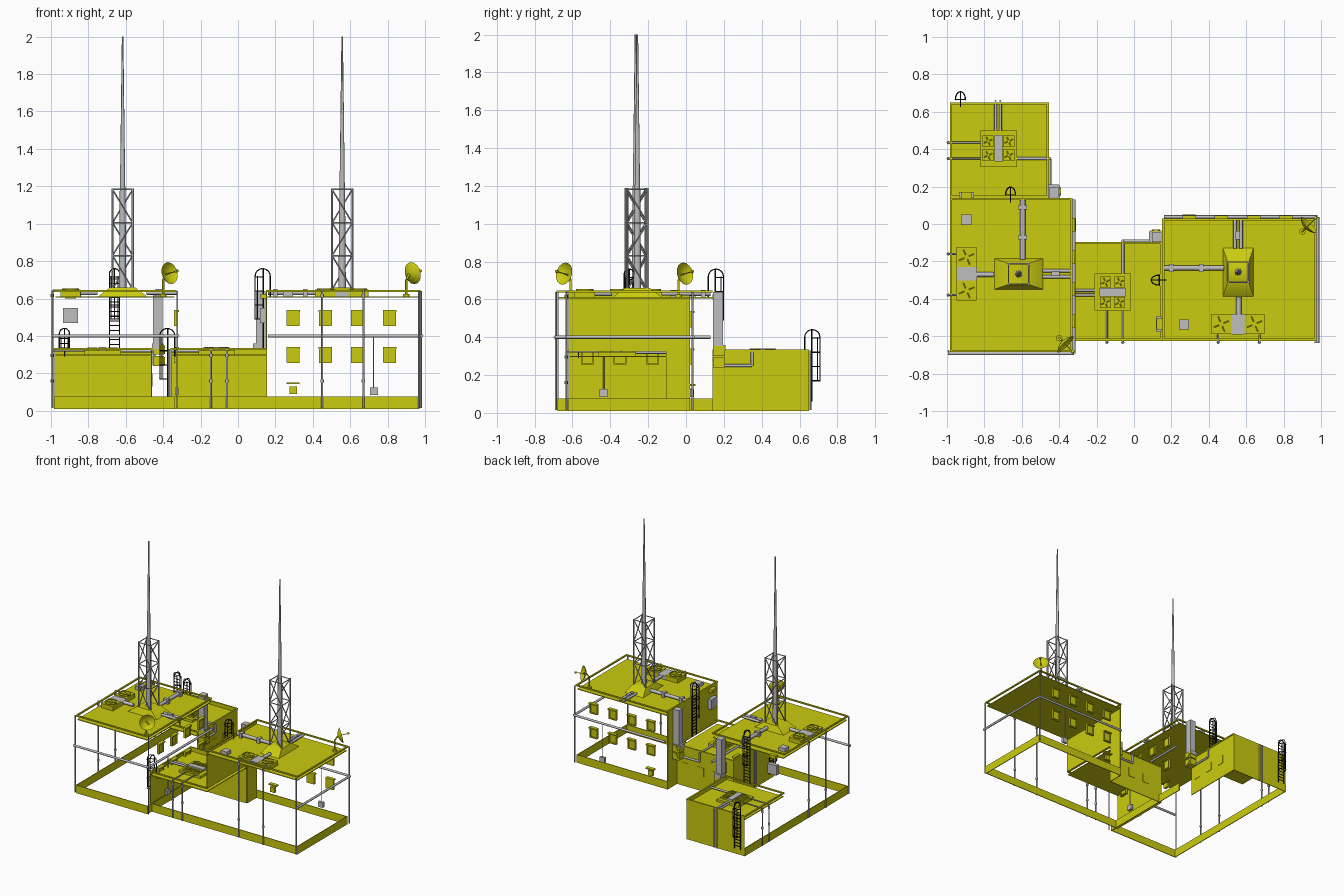
import bpy, bmesh, math
from mathutils import Vector, Matrix

def material(name, col):
    m = bpy.data.materials.new(name)
    m.diffuse_color = (*col, 1)
    return m

YELLOW = material("yellow_paint", (0.6, 0.6, 0.005))
GREY = material("grey_metal", (0.52, 0.52, 0.52))
BLACK = material("black_steel", (0.01, 0.01, 0.012))

# The complex is one wing plus the same wing turned by a quarter
WINGS = {"east": Matrix(), "west": Matrix.Translation((-0.36, 0.29, 0)) @ Matrix.Rotation(-math.pi / 2, 4, 'Z')}

def part(name, mat, build, wings=("east", "west")):
    bm = bmesh.new()
    build(bm)
    me = bpy.data.meshes.new(name)
    bm.to_mesh(me)
    bm.free()
    me.materials.append(mat)
    me.shade_smooth()
    me.set_sharp_from_angle(angle=math.radians(46))
    for w in wings:
        ob = bpy.data.objects.new(w + "_" + name, me)
        ob.matrix_world = WINGS[w]
        bpy.context.collection.objects.link(ob)

def box(bm, x0, x1, y0, y1, z0, z1, tx=1, ty=1):
    c = Vector(((x0 + x1) / 2, (y0 + y1) / 2, (z0 + z1) / 2))
    r = bmesh.ops.create_cube(bm, size=1)
    for v in r["verts"]:
        top = v.co.z > 0
        v.co = c + Vector((v.co.x * (x1 - x0) * (tx if top else 1),
                           v.co.y * (y1 - y0) * (ty if top else 1), v.co.z * (z1 - z0)))

def rod(bm, p, q, r, r2=None, n=8, caps=True):
    p, q = Vector(p), Vector(q)
    d = q - p
    rot = d.to_track_quat('Z', 'Y').to_matrix().to_4x4()
    bmesh.ops.create_cone(bm, cap_ends=caps, segments=n, radius1=r, radius2=r if r2 is None else r2,
                          depth=d.length, matrix=Matrix.Translation((p + q) / 2) @ rot)

def path(bm, pts, r, n=8):
    for a, b in zip(pts, pts[1:]):
        rod(bm, a, b, r, n=n)

def rim(bm, x0, x1, y0, y1, z, w=0.012):
    for ya in (y0, y1 - w):
        box(bm, x0, x1, ya, ya + w, z, z + 0.01)
    for xa in (x0, x1 - w):
        box(bm, xa, xa + w, y0 + w, y1 - w, z, z + 0.01)

# Roof planes and the thin rims above them
def roofs(bm):
    box(bm, 0.15, 0.965, -0.615, 0.02, 0.606, 0.612)
    box(bm, -0.36, 0.15, -0.615, -0.10, 0.296, 0.302)
    rim(bm, 0.15, 0.975, -0.625, 0.03, 0.636)
    rim(bm, -0.36, 0.15, -0.625, -0.095, 0.325)
part("roofs", YELLOW, roofs)

# Base strip around the open walls
def plinth(bm):
    box(bm, -0.36, 0.97, -0.625, -0.619, 0.01, 0.075)
    box(bm, 0.964, 0.97, -0.62, 0.02, 0.01, 0.075)
    box(bm, 0.15, 0.97, 0.016, 0.022, 0.01, 0.075)
part("plinth", YELLOW, plinth)

# Solid walls of the low annex, with flat windows
def annex_walls(bm):
    box(bm, -0.36, 0.15, -0.106, -0.10, 0.01, 0.33)
    box(bm, -0.36, -0.354, -0.62, -0.10, 0.01, 0.33)
    for x in (-0.2, -0.06, 0.08):
        box(bm, x - 0.03, x + 0.03, -0.10, -0.097, 0.13, 0.2)
part("annex_walls", YELLOW, annex_walls)

# Solid side wall of the tall block
def side_wall(bm):
    box(bm, 0.15, 0.156, -0.62, 0.02, 0.325, 0.636)
    box(bm, 0.15, 0.156, -0.10, 0.02, 0.01, 0.325)
part("side_wall", YELLOW, side_wall, ("east",))

# Two rows of hooded windows, and a wall vent
def windows(bm):
    for i in range(4):
        x = 0.295 + 0.172 * i
        for z in (0.298, 0.495):
            box(bm, x - 0.03, x + 0.03, 0.018, 0.028, z - 0.036, z + 0.036)
            box(bm, x - 0.036, x + 0.036, 0.018, 0.045, z + 0.033, z + 0.043)
            box(bm, x - 0.034, x + 0.034, 0.018, 0.036, z - 0.043, z - 0.035)
            for s in (-1, 1):
                box(bm, x + s * 0.031 - 0.004, x + s * 0.031 + 0.004, 0.018, 0.036, z - 0.04, z + 0.04)
    box(bm, 0.275, 0.315, 0.02, 0.04, 0.09, 0.13)
    box(bm, 0.26, 0.33, 0.02, 0.05, 0.142, 0.152)
part("windows", YELLOW, windows)

# Mast: tapered foot, lattice frame and spire
MX, MY = 0.557, -0.257
part("mast_foot", YELLOW, lambda bm: box(bm, MX - 0.083, MX + 0.083, MY - 0.132, MY + 0.132, 0.61, 0.66, 0.72, 0.5))

def lattice(bm):
    h, zs = 0.054, (0.65, 0.83, 1.005, 1.183)
    cs = [(MX + sx * h, MY + sy * h) for sx, sy in ((-1, -1), (1, -1), (1, 1), (-1, 1))]
    for i in range(4):
        a, b = cs[i], cs[(i + 1) % 4]
        rod(bm, (*a, 0.64), (*a, 1.188), 0.006, n=6)
        for k, z in enumerate(zs):
            rod(bm, (*a, z), (*b, z), 0.004, n=6)
            if k < 3:
                p, q = (a, b) if k % 2 else (b, a)
                rod(bm, (*p, z), (*q, zs[k + 1]), 0.004, n=6)
part("mast_lattice", GREY, lattice)

def spire(bm):
    rod(bm, (MX, MY, 0.64), (MX, MY, 1.2), 0.02, 0.015)
    rod(bm, (MX, MY, 1.2), (MX, MY, 2.0), 0.014, 0.004)
part("mast_spire", GREY, spire)

# Fan units
def fan(bm, x, y, z, s, h):
    box(bm, x - s, x + s, y - s, y + s, z, z + h)
    rod(bm, (x, y, z + h), (x, y, z + h + 0.007), s * 0.85, n=16, caps=False)
    rod(bm, (x, y, z + h), (x, y, z + h + 0.006), s * 0.25, n=10)
    for k in range(4):
        a = k * math.pi / 2 + 0.4
        rod(bm, (x, y, z + h + 0.002), (x + math.cos(a) * s * 0.8, y + math.sin(a) * s * 0.8, z + h + 0.002), 0.003, n=4)

def fans(bm):
    for x in (0.467, 0.645):
        fan(bm, x, -0.535, 0.612, 0.054, 0.035)
    box(bm, -0.21, -0.015, -0.462, -0.265, 0.302, 0.322)
    for x in (-0.153, -0.077):
        for y in (-0.42, -0.31):
            fan(bm, x, y, 0.32, 0.03, 0.012)
    # pair of outdoor units on the annex back wall
    for z in (0.24, 0.30):
        box(bm, 0.085, 0.148, -0.095, -0.035, z, z + 0.053)
        rod(bm, (0.117, -0.035, z + 0.026), (0.117, -0.029, z + 0.026), 0.022, n=14)
part("fan_units", YELLOW, fans)

# Grey boxes, ducts and panels
def boxes(bm):
    box(bm, 0.52, 0.592, -0.59, -0.48, 0.612, 0.642)
    box(bm, -0.185, -0.045, -0.387, -0.343, 0.32, 0.34)
    box(bm, 0.095, 0.148, -0.095, -0.045, 0.352, 0.64)
    box(bm, 0.08, 0.148, -0.10, -0.04, 0.33, 0.36)
    box(bm, 0.24, 0.295, -0.565, -0.51, 0.612, 0.64)
    box(bm, 0.118, 0.148, -0.575, -0.495, 0.47, 0.55)
    box(bm, 0.705, 0.748, 0.022, 0.042, 0.083, 0.125)
part("service_boxes", GREY, boxes)

# Small lamp housing on the side wall
part("wall_lamp", YELLOW, lambda bm: box(bm, 0.12, 0.15, -0.565, -0.505, 0.60, 0.625))

# Pipes
def pipes(bm):
    path(bm, [(0.16, 0.038, 0.4), (0.982, 0.038, 0.4), (0.982, -0.635, 0.4)], 0.009)
    rod(bm, (0.725, 0.035, 0.1), (0.725, 0.035, 0.4), 0.003)
    # roof lines to the mast foot
    rod(bm, (0.16, -0.235, 0.632), (0.48, -0.235, 0.632), 0.014)
    rod(bm, (0.56, -0.39, 0.632), (0.56, -0.48, 0.632), 0.014)
    for x in (0.54, 0.572):
        rod(bm, (x, -0.13, 0.63), (x, 0.03, 0.63), 0.01)
    for x, y in ((0.2, -0.235), (0.36, -0.235), (0.556, -0.06)):
        box(bm, x - 0.012, x + 0.012, y - 0.022, y + 0.022, 0.612, 0.65)
    # drop pipes down the front
    for x, z, y in ((0.45, 0.655, -0.59), (0.67, 0.655, -0.59), (-0.145, 0.335, -0.46), (-0.06, 0.335, -0.46)):
        path(bm, [(x, y, z - 0.012), (x, -0.633, z - 0.012), (x, -0.633, 0.015)], 0.005)
        for k in (0.16, z - 0.04):
            rod(bm, (x, -0.633, k - 0.008), (x, -0.633, k + 0.008), 0.009)
    # annex roof lines
    for y in (-0.355, -0.38):
        rod(bm, (-0.21, y, 0.32), (-0.36, y, 0.32), 0.008)
    path(bm, [(-0.06, -0.265, 0.32), (-0.06, -0.09, 0.32), (-0.06, -0.09, 0.25), (0.09, -0.09, 0.25)], 0.008)
    for y in (-0.355, -0.38):
        rod(bm, (-0.368, y, 0.33), (-0.368, y, 0.015), 0.005)
    # corner downpipes
    rod(bm, (0.968, -0.632, 0.015), (0.968, -0.632, 0.64), 0.005)
    rod(bm, (0.978, 0.035, 0.015), (0.978, 0.035, 0.64), 0.005)
part("pipes", GREY, pipes)

# Caged ladders, all facing -x in the wing's own frame
def ladder(bm, x, y, z0, z1):
    def arc(fn, n=8):
        path(bm, [fn(math.pi * i / n) for i in range(n + 1)], 0.0035, 5)
    r, xl = 0.027, x - 0.015
    for s in (-1, 1):
        rod(bm, (xl, y + s * r, z0), (xl, y + s * r, z1 - r), 0.004, n=5)
    arc(lambda a: (xl, y + r * math.cos(a), z1 - r + r * math.sin(a)))
    arc(lambda a: (x - 0.018 + 0.04 * math.cos(a), y, z1 - 0.04 + 0.04 * math.sin(a)))
    rod(bm, (x + 0.022, y, z1 - 0.04), (x + 0.022, y, z1 - 0.15), 0.0035, n=5)
    count = int((z1 - r - z0) / 0.025)
    for i in range(1, count):
        z = z0 + i * 0.025
        rod(bm, (xl, y - r, z), (xl, y + r, z), 0.003, n=5)
    for i in range(4):
        z = z1 - 0.27 + i * 0.075
        arc(lambda a: (xl - 0.043 * math.sin(a), y + r * math.cos(a), z))
    for a in (math.pi * 0.25, math.pi / 2, math.pi * 0.75):
        rod(bm, (xl - 0.043 * math.sin(a), y + r * math.cos(a), z1 - 0.27),
            (xl - 0.043 * math.sin(a), y + r * math.cos(a), z1 - 0.04), 0.003, n=5)

part("tall_ladder", BLACK, lambda bm: ladder(bm, 0.15, -0.30, 0.33, 0.76))
part("annex_ladder", BLACK, lambda bm: ladder(bm, -0.36, -0.568, 0.06, 0.44))

# Satellite dish on the roof corner
def dish(bm):
    p, d = Vector((0.915, -0.025, 0.73)), Vector((1, 1, 0.3)).normalized()
    for (a, r), (b, q) in (((0, 0.004), (0.008, 0.03)), ((0.008, 0.03), (0.018, 0.048)), ((0.018, 0.048), (0.028, 0.06))):
        rod(bm, p + d * a, p + d * b, r, q, n=16, caps=False)
    rod(bm, p, p + d * 0.075, 0.003, n=6)
    rod(bm, p + d * 0.075, p + d * 0.09, 0.008, n=8)
    path(bm, [(0.9, -0.04, 0.612), (0.9, -0.04, 0.70), p], 0.006)
    rod(bm, (0.9, -0.04, 0.612), (0.9, -0.04, 0.625), 0.018)
part("dish", YELLOW, dish)
